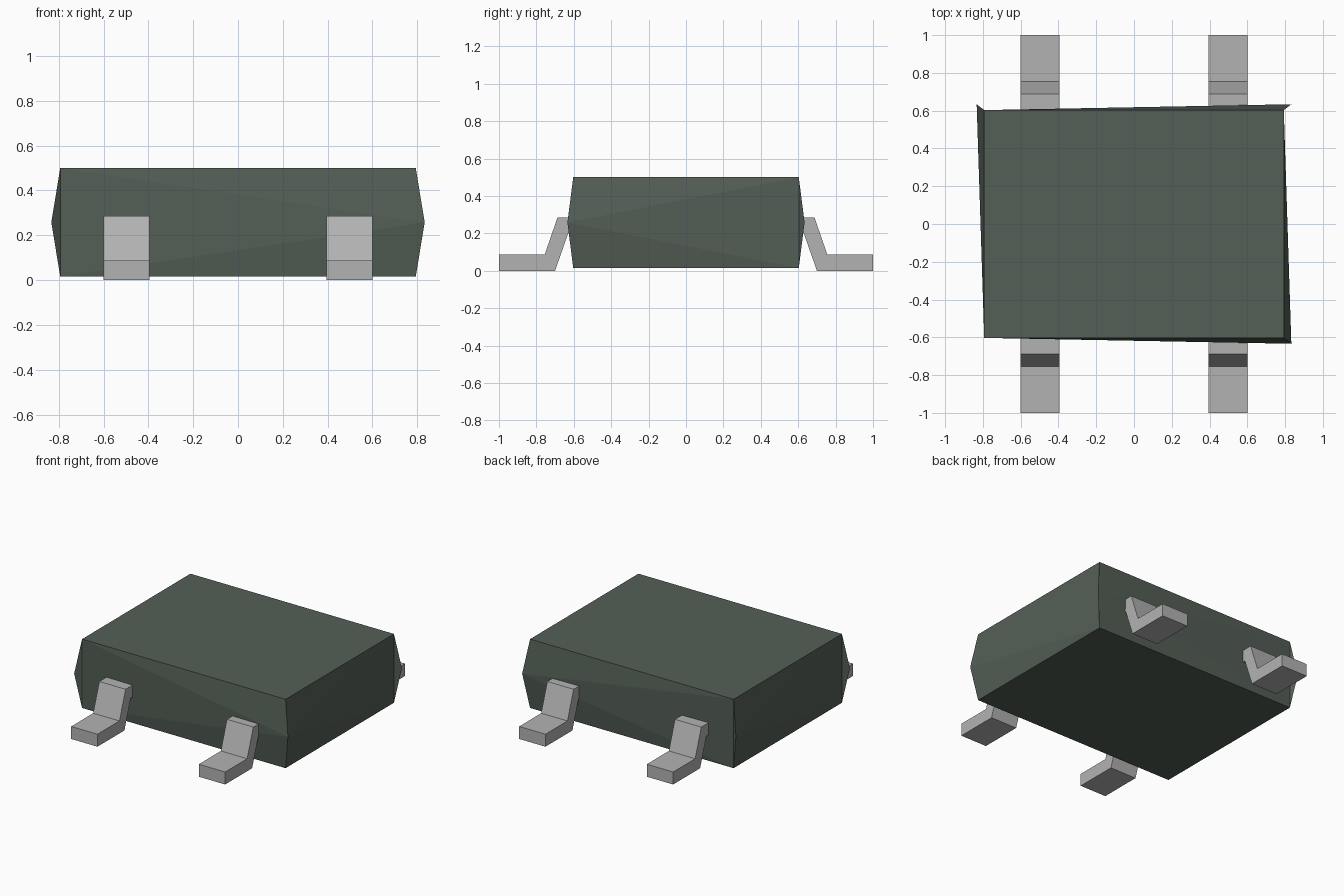
import bpy, bmesh
from mathutils import Vector

if "Cube" in bpy.data.objects:
    bpy.data.objects.remove(bpy.data.objects["Cube"], do_unlink=True)


def make_material(name, rgb):
    mat = bpy.data.materials.new(name)
    mat.use_nodes = True
    mat.diffuse_color = (*rgb, 1)
    mat.node_tree.nodes["Principled BSDF"].inputs["Base Color"].default_value = (*rgb, 1)
    return mat


def add_object(name, bm, mat):
    mesh = bpy.data.meshes.new(name)
    bm.to_mesh(mesh)
    bm.free()
    mesh.materials.append(mat)
    obj = bpy.data.objects.new(name, mesh)
    bpy.context.collection.objects.link(obj)
    return obj


plastic = make_material("dark green plastic", (0.088, 0.113, 0.093))
metal = make_material("grey metal", (0.45, 0.45, 0.45))

# Package body: equal top and bottom rectangles, with corners pushed out at mid height
bm = bmesh.new()
corners = [(-1, -1), (1, -1), (1, 1), (-1, 1)]
top = [bm.verts.new((x * 0.793, y * 0.603, 0.50)) for x, y in corners]
mid = [bm.verts.new((x * 0.833, y * 0.634, 0.258)) for x, y in corners]
low = [bm.verts.new((x * 0.793, y * 0.603, 0.015)) for x, y in corners]
bm.faces.new(top)
bm.faces.new(low[::-1])

# Each side fans out from one bulged corner to the straight edge at its other end
straight_ends = (0, 2, 3, 0)
for i, s in enumerate(straight_ends):
    j = (i + 1) % 4
    b = j if s == i else i
    tris = [(top[i], mid[b], top[j]), (low[j], mid[b], low[i]), (top[s], low[s], mid[b])]
    if s == j:
        tris[2] = tris[2][::-1]
    for tri in tris:
        bm.faces.new(tri)

# Corner fins close the gaps between straight and bulged ends
for c in (0, 2, 3):
    bm.faces.new((top[c], mid[c], low[c]))
for f in bm.faces:
    f.normal_update()
    if f.normal.dot(f.calc_center_median() - Vector((0, 0, 0.258))) < 0:
        f.normal_flip()
add_object("package_body", bm, plastic)

# Bent leads: a side profile extruded across x
profile = [(0.52, 0.285), (0.687, 0.285), (0.755, 0.088), (1.0, 0.088),
           (1.0, 0.0), (0.70, 0.0), (0.63, 0.2), (0.52, 0.2)]


def add_lead(name, sx, sy):
    bm = bmesh.new()
    face = bm.faces.new([bm.verts.new((sx * 0.395, sy * y, z)) for y, z in profile])
    ext = bmesh.ops.extrude_face_region(bm, geom=[face])
    verts = [g for g in ext["geom"] if isinstance(g, bmesh.types.BMVert)]
    bmesh.ops.translate(bm, verts=verts, vec=(sx * 0.205, 0, 0))
    bmesh.ops.recalc_face_normals(bm, faces=bm.faces)
    add_object(name, bm, metal)


for side, sx in (("left", 1), ("right", -1)):
    for end, sy in (("front", -1), ("back", 1)):
        add_lead(f"{end}_{side}_lead", sx, sy)
